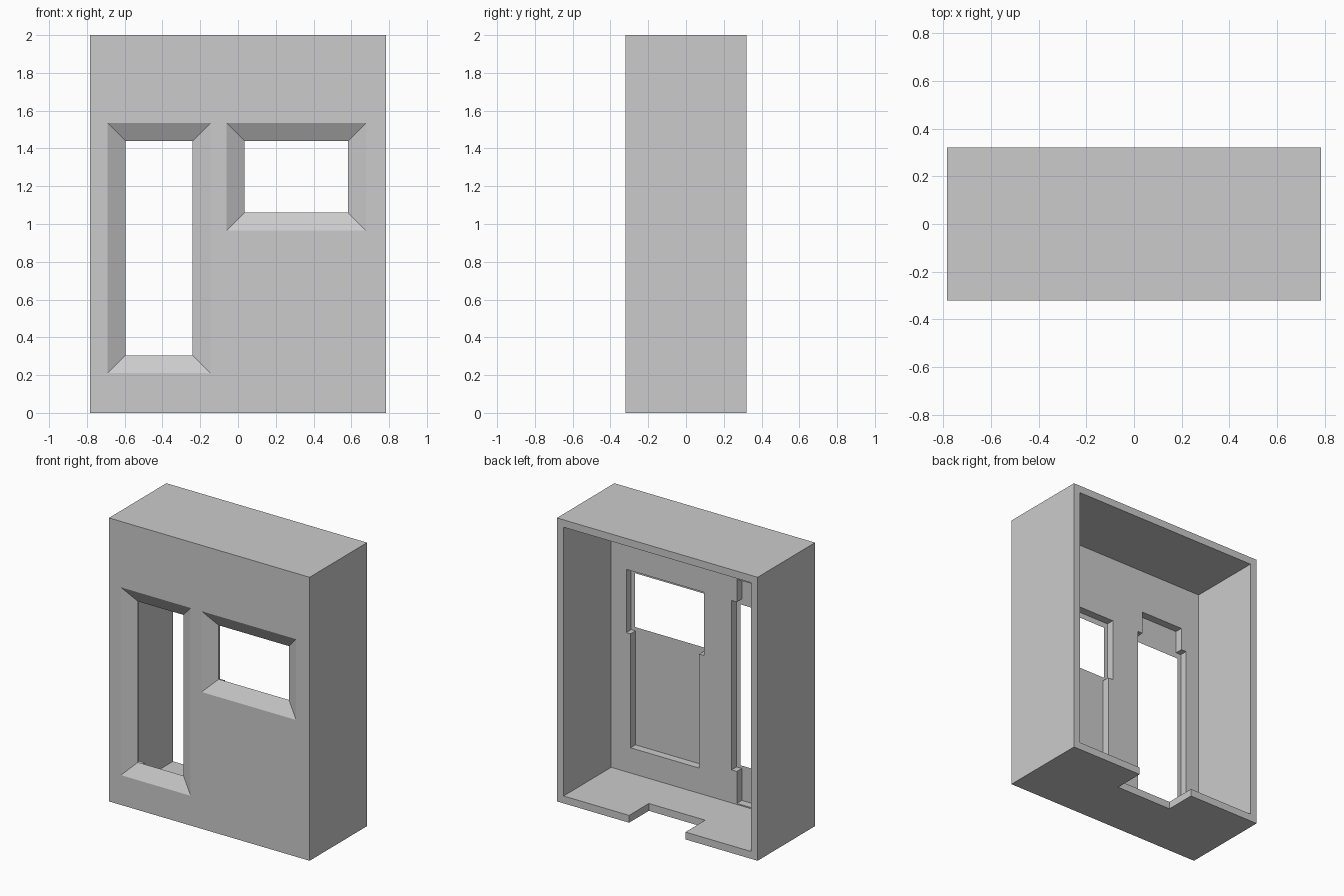
import bpy, bmesh

default = bpy.data.objects.get("Cube")
if default:
    bpy.data.objects.remove(default, do_unlink=True)

W, D, H = 0.783, 0.32, 2.0      # half width, half depth, height
WALL = 0.052
PANEL_BACK = -0.21              # rear of the thick front panel
LIP = -0.265                    # thin edge around each opening
FLARE = 0.095                   # how far each opening widens to the front

grey = bpy.data.materials.new("plain_grey")
grey.use_nodes = True
colour = (0.6, 0.6, 0.6, 1)
grey.diffuse_color = colour
grey.node_tree.nodes["Principled BSDF"].inputs["Base Color"].default_value = colour


def prism(name, front, back):
    """Solid between two (x0, x1, z0, z1, y) rectangles."""
    bm = bmesh.new()
    rings = []
    for x0, x1, z0, z1, y in (front, back):
        rings.append([bm.verts.new((x, y, z))
                      for x, z in ((x0, z0), (x1, z0), (x1, z1), (x0, z1))])
    a, b = rings
    bm.faces.new(a)
    bm.faces.new(b[::-1])
    for i in range(4):
        j = (i + 1) % 4
        bm.faces.new((a[j], a[i], b[i], b[j]))
    bmesh.ops.recalc_face_normals(bm, faces=bm.faces)
    mesh = bpy.data.meshes.new(name)
    bm.to_mesh(mesh)
    bm.free()
    obj = bpy.data.objects.new(name, mesh)
    bpy.context.collection.objects.link(obj)
    obj.data.materials.append(grey)
    return obj


def box(name, x0, x1, y0, y1, z0, z1):
    return prism(name, (x0, x1, z0, z1, y0), (x0, x1, z0, z1, y1))


def opening(name, x0, x1, z0, z1):
    """Flared cutter that reaches the given size exactly at the lip."""
    def ring(y):
        g = FLARE * (LIP - y) / (LIP + D)
        return (x0 - g, x1 + g, z0 - g, z1 + g, y)
    return prism(name, ring(-D - 0.02), ring(LIP + 0.01))


def pocket(name, x0, x1, z0, z1):
    """Recess cut into the rear of the front panel."""
    return box(name, x0, x1, LIP, PANEL_BACK + 0.1, z0, z1)


# Open-backed case
case = box("case", -W, W, -D, D, 0, H)

cutters = [
    box("cavity", -W + WALL, W - WALL, PANEL_BACK, D + 0.1, WALL, H - WALL),
    # Screen side: wide seat round the window, narrower pocket below
    pocket("window_seat", 0.005, 0.613, 1.034, 1.48),
    pocket("lower_pocket", 0.044, 0.58, 0.23, 1.2),
    # Tall side: wide seat, plus a narrower pocket running past both ends
    pocket("tall_seat", -0.624, -0.209, 0.285, 1.48),
    pocket("tall_pocket", -0.583, -0.25, 0.06, 1.64),
    opening("window_opening", 0.035, 0.583, 1.06, 1.44),
    opening("tall_opening", -0.595, -0.24, 0.305, 1.44),
    # Notch in the rear edge of the base
    box("base_notch", -0.22, 0.22, 0.1, D + 0.1, -0.1, WALL + 0.1),
]

for cutter in cutters:
    cutter.hide_render = True
    mod = case.modifiers.new(cutter.name, 'BOOLEAN')
    mod.operation = 'DIFFERENCE'
    mod.solver = 'EXACT'
    mod.object = cutter

# Bake the cuts and drop the cutters
bpy.context.view_layer.update()
graph = bpy.context.evaluated_depsgraph_get()
result = bpy.data.meshes.new_from_object(case.evaluated_get(graph))
case.modifiers.clear()
case.data = result
for cutter in cutters:
    bpy.data.objects.remove(cutter, do_unlink=True)
for poly in case.data.polygons:
    poly.use_smooth = False
